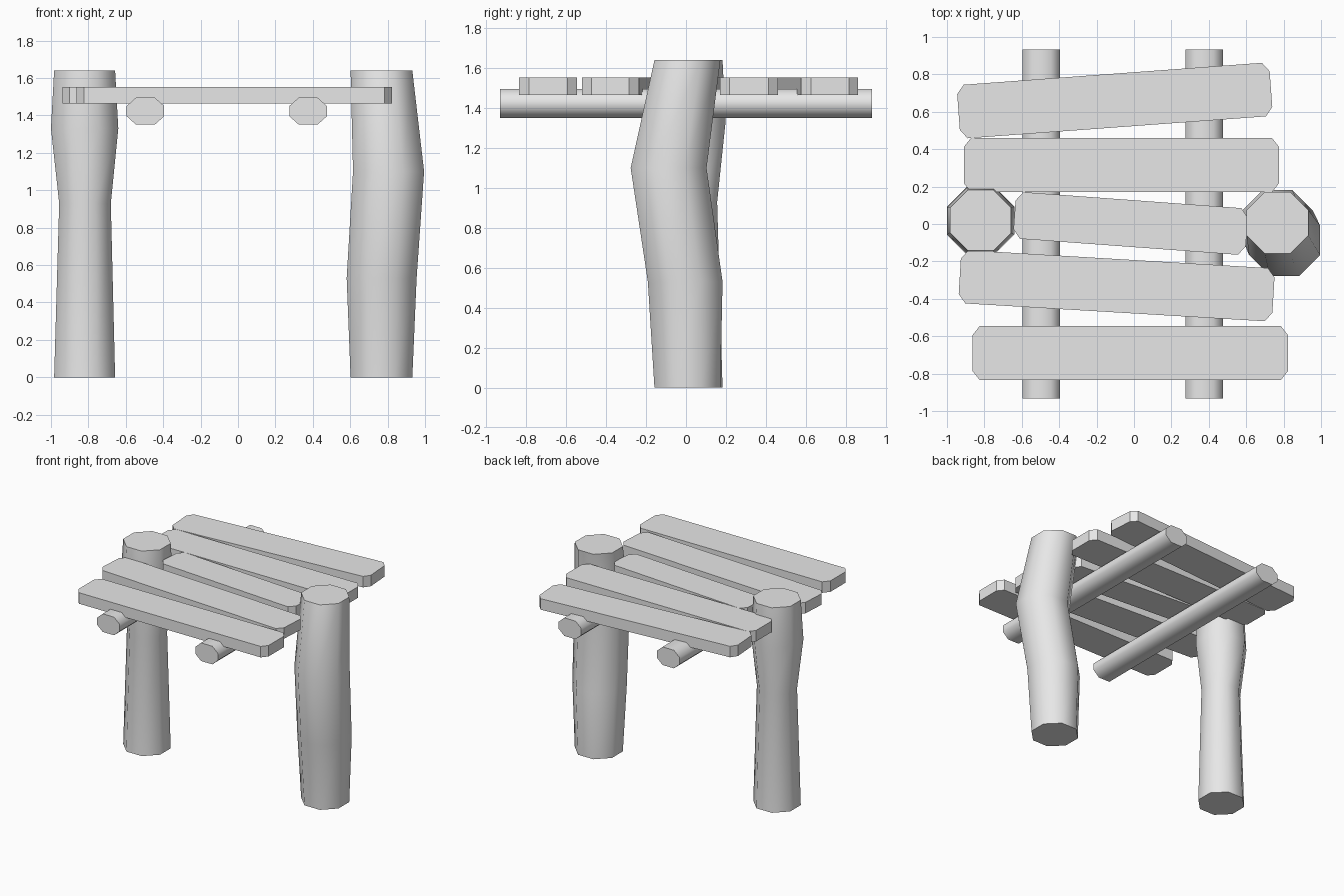
import bpy
import bmesh
import math
from mathutils import Matrix, Vector

cube = bpy.data.objects.get("Cube")
if cube:
    bpy.data.objects.remove(cube, do_unlink=True)

wood = bpy.data.materials.new("plain grey wood")
wood.use_nodes = True
wood.diffuse_color = (0.8, 0.8, 0.8, 1)
wood.node_tree.nodes["Principled BSDF"].inputs["Base Color"].default_value = (0.8, 0.8, 0.8, 1)


def finish(name, bm, smooth):
    bmesh.ops.recalc_face_normals(bm, faces=bm.faces)
    mesh = bpy.data.meshes.new(name)
    bm.to_mesh(mesh)
    bm.free()
    mesh.materials.append(wood)
    obj = bpy.data.objects.new(name, mesh)
    bpy.context.collection.objects.link(obj)
    if smooth:
        bpy.ops.object.select_all(action="DESELECT")
        obj.select_set(True)
        bpy.context.view_layer.objects.active = obj
        bpy.ops.object.shade_smooth_by_angle(angle=math.radians(55))


def loft(name, outlines, smooth=False):
    """Skin matching closed outlines and cap both ends."""
    bm = bmesh.new()
    rings = [[bm.verts.new(p) for p in outline] for outline in outlines]
    n = len(rings[0])
    for a, b in zip(rings, rings[1:]):
        for i in range(n):
            j = (i + 1) % n
            bm.faces.new((a[i], a[j], b[j], b[i]))
    bm.faces.new(rings[0])
    bm.faces.new(rings[-1])
    finish(name, bm, smooth)


def chamfered(half_w, half_h, cut_w, cut_h):
    """Rectangle outline with its four corners cut off."""
    w, h = half_w - cut_w, half_h - cut_h
    return [(half_w, -h), (half_w, h), (w, half_h), (-w, half_h),
            (-half_w, h), (-half_w, -h), (-w, -half_h), (w, -half_h)]


def post(name, rings):
    """Eight-sided crooked log; each ring is x, y, z, half width."""
    outlines = []
    for x, y, z, r in rings:
        cut = r * (2 - math.sqrt(2))
        outlines.append([(x + u, y + v, z) for u, v in chamfered(r, r, cut, cut)])
    loft(name, outlines, smooth=True)


# Crooked upright logs
post("right_post", [(-0.82, 0.02, 0, 0.163), (-0.818, 0.018, 0.93, 0.138),
                    (-0.82, 0.018, 1.33, 0.18), (-0.82, 0.02, 1.64, 0.163)])
post("left_post", [(0.767, 0.007, 0, 0.165), (0.768, -0.004, 0.53, 0.187),
                   (0.805, -0.087, 1.1, 0.19), (0.767, 0.007, 1.64, 0.165)])

# Flattened round beams under the deck
for name, x in (("right_beam", -0.495), ("left_beam", 0.375)):
    outline = chamfered(0.1, 0.0725, 0.05, 0.045)
    loft(name, [[(x + u, y, 1.423 + v) for u, v in outline] for y in (-0.932, 0.932)],
         smooth=True)

# Deck planks: centre x, centre y, length, width, turn in degrees
planks = [(-0.02, -0.69, 1.685, 0.29, 0),
          (-0.093, -0.33, 1.68, 0.285, -3.4),
          (-0.018, 0.003, 1.245, 0.25, -4.2),
          (-0.067, 0.315, 1.685, 0.29, 0),
          (-0.103, 0.66, 1.675, 0.287, 4.2)]
for i, (x, y, length, width, turn) in enumerate(planks):
    place = Matrix.Translation((x, y, 0)) @ Matrix.Rotation(math.radians(turn), 4, "Z")
    outline = chamfered(length / 2, width / 2, 0.038, 0.048)
    loft(f"deck_plank_{i + 1}",
         [[place @ Vector((u, v, z)) for u, v in outline] for z in (1.465, 1.553)])
